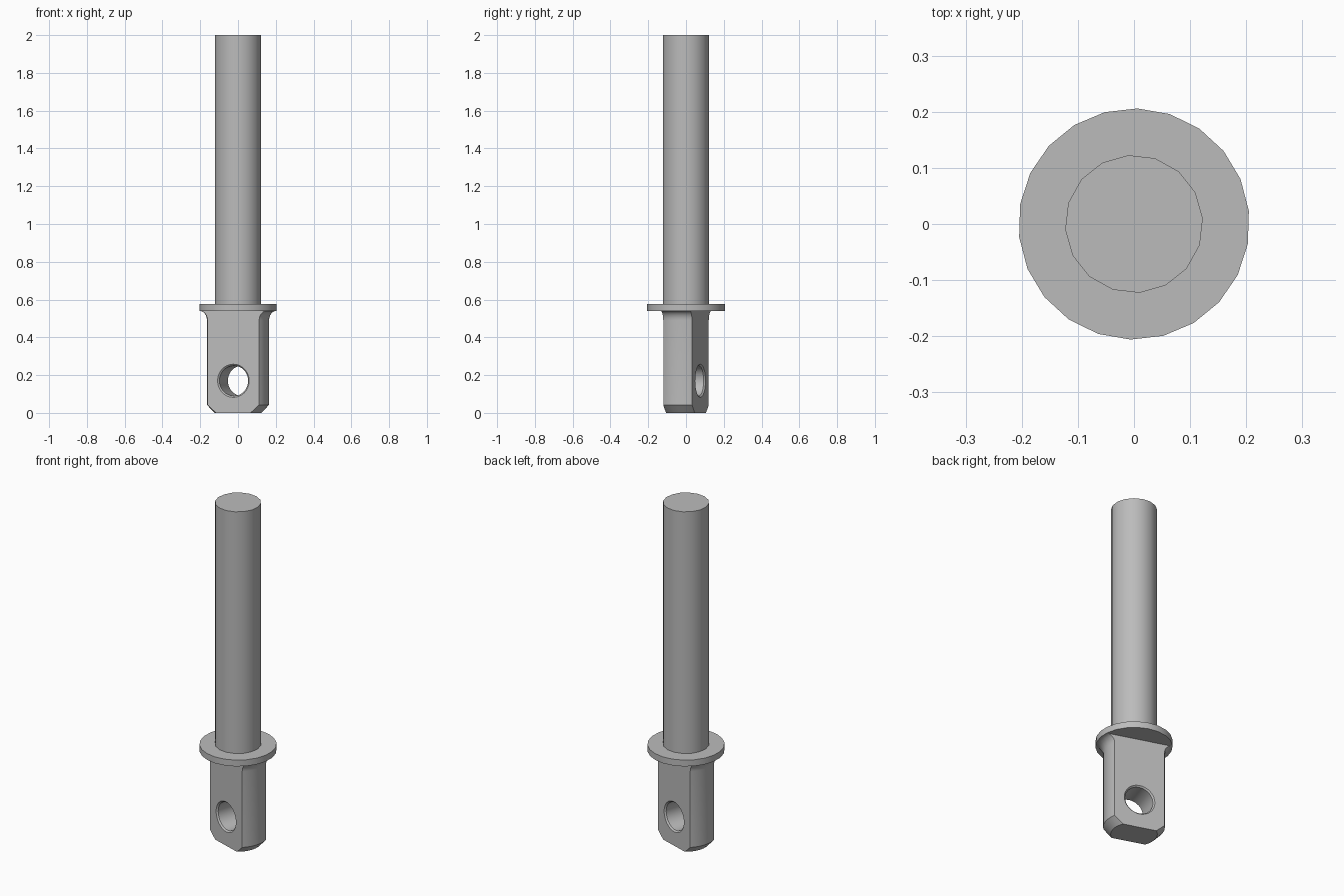
import bpy, bmesh
from math import radians, sin, cos, pi, tau

old = bpy.data.objects.get("Cube")
if old:
    bpy.data.objects.remove(old)

steel = bpy.data.materials.new("grey steel")
steel.use_nodes = True
GREY = (0.5, 0.5, 0.5, 1)
steel.diffuse_color = GREY
steel.node_tree.nodes["Principled BSDF"].inputs["Base Color"].default_value = GREY

LUG_TURN = radians(-18)
LUG_HALF = 0.08       # half the thickness between the flats
LUG_R = 0.165
HOLE_R = 0.08
HOLE_Z = 0.17


def lathe(name, profile, sides, phase=0.0, flat=None):
    """Closed solid turned around z from (radius, height) points, bottom to top."""
    bm = bmesh.new()
    rings = []
    for r, z in profile:
        angles = [radians(phase) + tau * i / sides for i in range(sides)]
        rings.append([bm.verts.new((r * cos(a), r * sin(a), z)) for a in angles])
    for low, high in zip(rings, rings[1:]):
        for i in range(sides):
            j = (i + 1) % sides
            bm.faces.new((low[i], low[j], high[j], high[i]))
    bm.faces.new(rings[0][::-1])
    bm.faces.new(rings[-1])
    # Slice two parallel flats
    for side in (-1, 1) if flat else ():
        geom = bm.verts[:] + bm.edges[:] + bm.faces[:]
        cut = bmesh.ops.bisect_plane(bm, geom=geom, plane_co=(0, side * flat, 0),
                                     plane_no=(0, side, 0), clear_outer=True)
        edges = [e for e in cut["geom_cut"] if isinstance(e, bmesh.types.BMEdge)]
        bmesh.ops.edgeloop_fill(bm, edges=edges)
    bmesh.ops.recalc_face_normals(bm, faces=bm.faces[:])
    mesh = bpy.data.meshes.new(name)
    bm.to_mesh(mesh)
    bm.free()
    mesh.materials.append(steel)
    obj = bpy.data.objects.new(name, mesh)
    bpy.context.collection.objects.link(obj)
    return obj


def select(obj):
    bpy.ops.object.select_all(action="DESELECT")
    obj.select_set(True)
    bpy.context.view_layer.objects.active = obj


# Shaft and collar
shaft = lathe("shaft", [(0.123, 0.56), (0.123, 2.0)], 16, phase=4.7)
collar = lathe("collar", [(0.206, 0.54), (0.206, 0.577)], 22, phase=6.5)

# Lug: chamfered foot, straight body, fillet flaring into the collar
fillet = [(LUG_R + 0.038 * (1 - cos(t)), 0.49 + 0.05 * sin(t))
          for t in (pi / 2 * k / 6 for k in range(7))]
lug = lathe("lug", [(0.125, 0), (LUG_R, 0.043)] + fillet + [(0.203, 0.55)],
            32, flat=LUG_HALF)

# Cross hole with a small chamfer at both mouths
rim = 0.008
hole = lathe("hole_cutter", [(HOLE_R + 2 * rim, -LUG_HALF - rim), (HOLE_R, -LUG_HALF + rim),
                             (HOLE_R, LUG_HALF - rim), (HOLE_R + 2 * rim, LUG_HALF + rim)], 32)
hole.rotation_euler.x = pi / 2
hole.location.z = HOLE_Z
hole.hide_render = True
bpy.context.view_layer.update()

bore = lug.modifiers.new("bore", "BOOLEAN")
bore.operation = "DIFFERENCE"
bore.solver = "EXACT"
bore.object = hole
select(lug)
bpy.ops.object.modifier_apply(modifier=bore.name)
bpy.data.objects.remove(hole)
lug.rotation_euler.z = LUG_TURN

for part in (shaft, collar, lug):
    select(part)
    bpy.ops.object.shade_smooth_by_angle(angle=radians(30))
